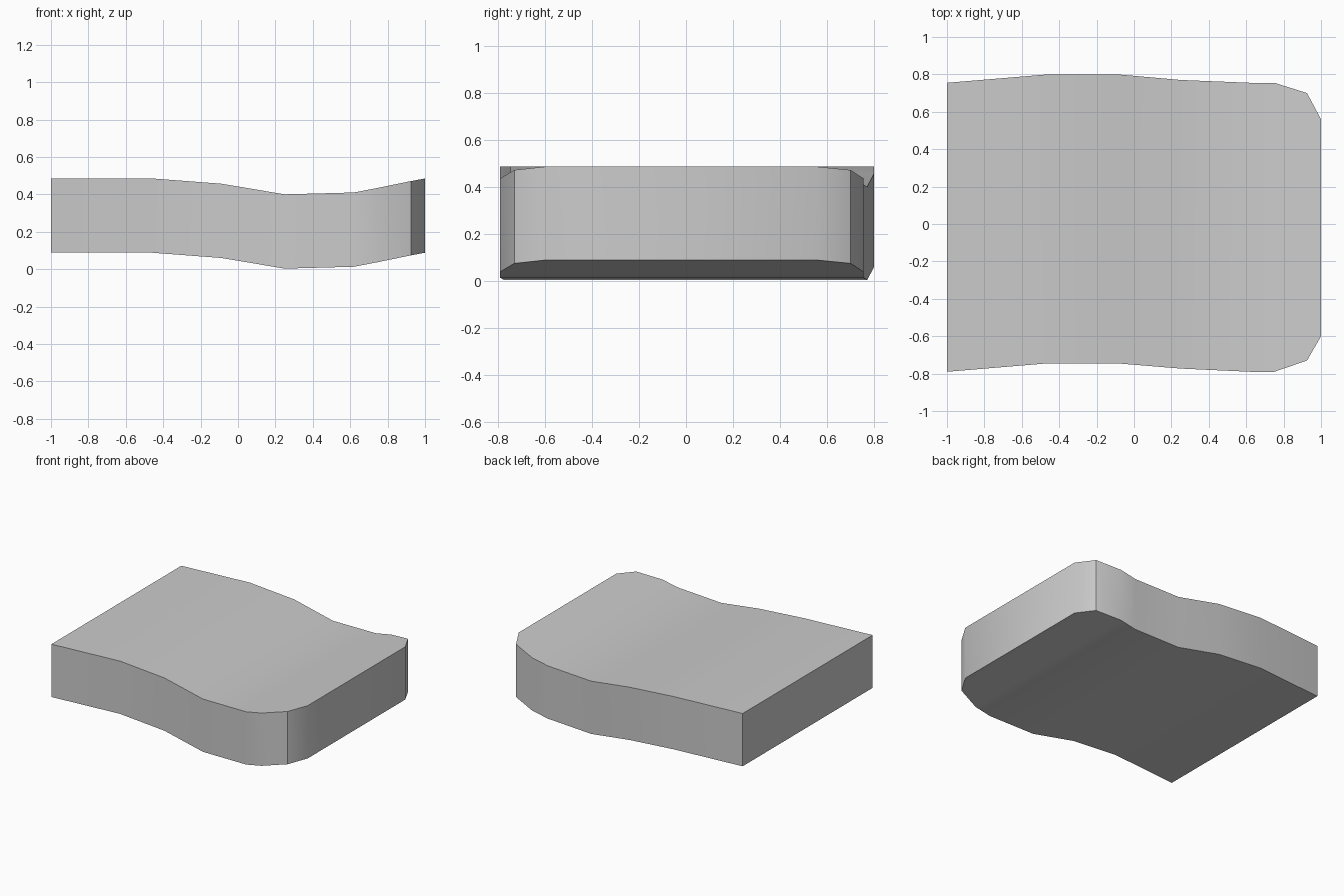
import bpy, bmesh
from math import radians

cube = bpy.data.objects.get("Cube")
if cube:
    bpy.data.objects.remove(cube)

THICKNESS = 0.397
# Stations along the slab: x, front y, back y, top z
STATIONS = [
    (-1.0, -0.79, 0.755, 0.485),
    (-0.46, -0.745, 0.80, 0.485),
    (-0.09, -0.745, 0.80, 0.457),
    (0.25, -0.773, 0.77, 0.40),
    (0.62, -0.79, 0.755, 0.41),
    (0.75, -0.79, 0.755, 0.435),
    (0.925, -0.73, 0.70, 0.471),
    (1.0, -0.60, 0.56, 0.485),
]


def grey_material():
    mat = bpy.data.materials.new("light grey")
    mat.use_nodes = True
    colour = (0.6, 0.6, 0.6, 1)
    mat.diffuse_color = colour
    mat.node_tree.nodes["Principled BSDF"].inputs["Base Color"].default_value = colour
    return mat


# Wavy slab: rectangular sections bridged from end to end
bm = bmesh.new()
rings = []
for x, front, back, top in STATIONS:
    low = top - THICKNESS
    corners = [(front, low), (back, low), (back, top), (front, top)]
    rings.append([bm.verts.new((x, y, z)) for y, z in corners])
for a, b in zip(rings, rings[1:]):
    for i in range(4):
        j = (i + 1) % 4
        bm.faces.new((a[i], a[j], b[j], b[i]))
bm.faces.new(rings[0])
bm.faces.new(rings[-1])
bmesh.ops.recalc_face_normals(bm, faces=bm.faces[:])

mesh = bpy.data.meshes.new("wavy_slab")
bm.to_mesh(mesh)
bm.free()
slab = bpy.data.objects.new("wavy_slab", mesh)
bpy.context.collection.objects.link(slab)
mesh.materials.append(grey_material())

# Soft shading along the waves, crisp rim and corners
bpy.ops.object.select_all(action="DESELECT")
slab.select_set(True)
bpy.context.view_layer.objects.active = slab
bpy.ops.object.shade_smooth_by_angle(angle=radians(36))
